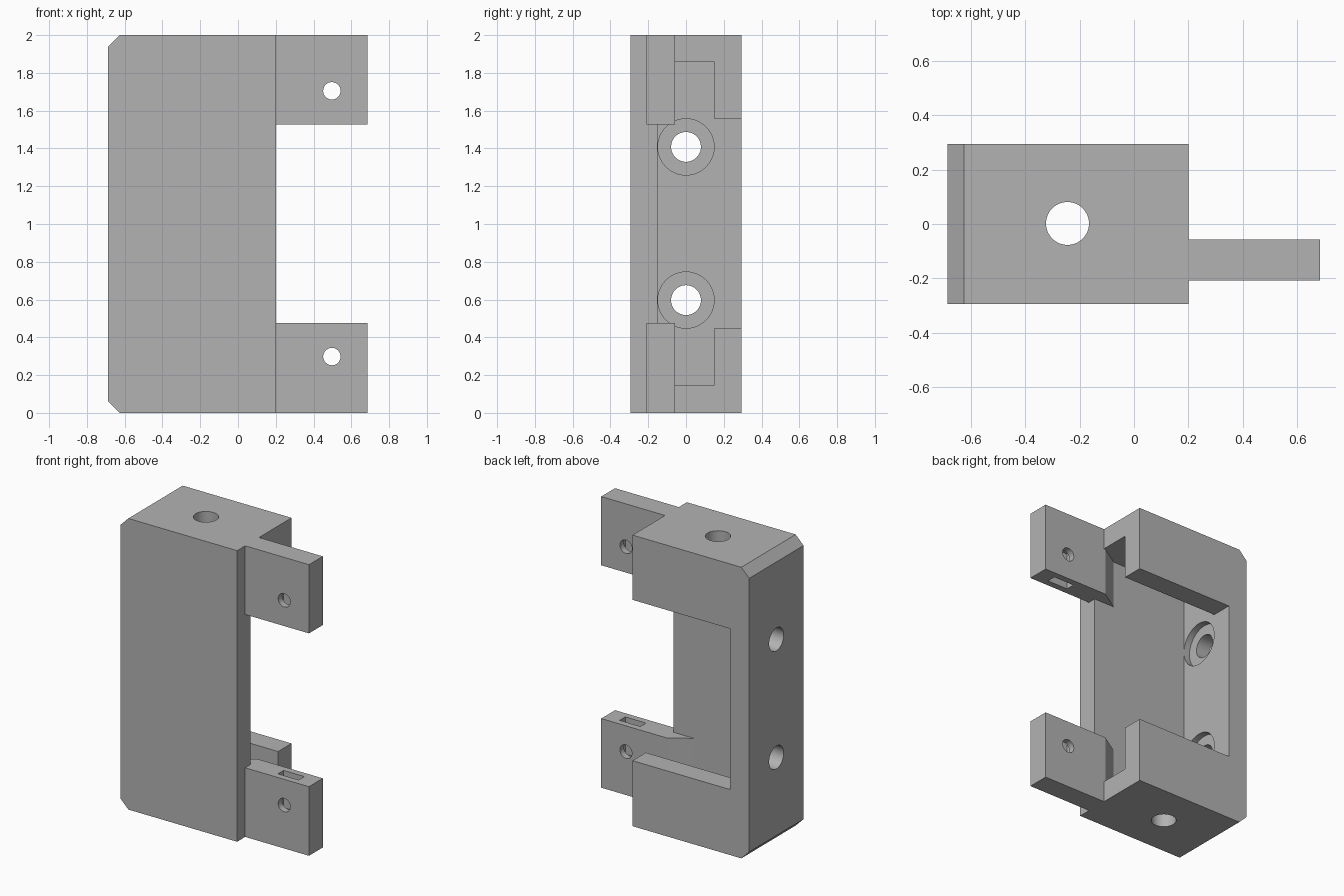
import bpy, bmesh, math
from mathutils import Matrix, Vector

cube = bpy.data.objects.get("Cube")
if cube:
    bpy.data.objects.remove(cube, do_unlink=True)

grey = bpy.data.materials.new("plain grey")
grey.use_nodes = True
COLOR = (0.45, 0.45, 0.45, 1)
grey.diffuse_color = COLOR
grey.node_tree.nodes["Principled BSDF"].inputs["Base Color"].default_value = COLOR


def add_object(name, bm):
    bmesh.ops.recalc_face_normals(bm, faces=bm.faces)
    mesh = bpy.data.meshes.new(name)
    bm.to_mesh(mesh)
    bm.free()
    mesh.materials.append(grey)
    obj = bpy.data.objects.new(name, mesh)
    bpy.context.collection.objects.link(obj)
    return obj


def prism(name, points, offset):
    """Extrude a closed outline along offset."""
    bm = bmesh.new()
    face = bm.faces.new([bm.verts.new(p) for p in points])
    new = bmesh.ops.extrude_face_region(bm, geom=[face])["geom"]
    verts = [g for g in new if isinstance(g, bmesh.types.BMVert)]
    bmesh.ops.translate(bm, verts=verts, vec=Vector(offset))
    return add_object(name, bm)


def box(name, x, y, z):
    base = [(x[0], y[0], z[0]), (x[1], y[0], z[0]), (x[1], y[1], z[0]), (x[0], y[1], z[0])]
    return prism(name, base, (0, 0, z[1] - z[0]))


def cylinder(name, center, radius, length, axis):
    turn = {"X": Matrix.Rotation(math.pi / 2, 4, "Y"),
            "Y": Matrix.Rotation(math.pi / 2, 4, "X"),
            "Z": Matrix.Identity(4)}[axis]
    bm = bmesh.new()
    bmesh.ops.create_cone(bm, cap_ends=True, segments=48, radius1=radius, radius2=radius,
                          depth=length, matrix=Matrix.Translation(center) @ turn)
    return add_object(name, bm)


def combine(target, tool, operation):
    """Apply a boolean and remove the tool."""
    bpy.context.view_layer.objects.active = target
    mod = target.modifiers.new("boolean", "BOOLEAN")
    mod.operation, mod.solver, mod.object = operation, "EXACT", tool
    bpy.ops.object.modifier_apply(modifier=mod.name)
    bpy.data.objects.remove(tool, do_unlink=True)


# Block with chamfered outer edges
OUT, IN, HALF, CH = -0.687, 0.2, 0.295, 0.06
outline = [(IN, 0), (IN, 2), (OUT + CH, 2), (OUT, 2 - CH), (OUT, CH), (OUT + CH, 0)]
body = prism("bracket_body", [(x, -HALF, z) for x, z in outline], (0, 2 * HALF, 0))

# Inner pocket and rear window
WALL = -0.54
combine(body, box("pocket", (WALL, 0.4), (-0.15, 0.15), (0.147, 1.857)), "DIFFERENCE")
combine(body, box("window", (WALL, 0.4), (0, 0.4), (0.45, 1.555)), "DIFFERENCE")

# Hinge tabs with tapered roots inside the pocket
tab = [(0.685, -0.208), (0.685, -0.058), (0.19, -0.058), (0.04, -0.152), (0.04, -0.208)]
for low, high in ((0, 0.475), (1.528, 2)):
    combine(body, prism("tab", [(x, y, low) for x, y in tab], (0, 0, high - low)), "UNION")

# Tab bolt holes and nut slots
for z, slot in ((0.298, (0.22, 0.6)), (1.705, (1.4, 1.783))):
    combine(body, cylinder("bolt_hole", (0.497, -0.133, z), 0.046, 0.4, "Y"), "DIFFERENCE")
    combine(body, box("nut_slot", (0.418, 0.576), (-0.164, -0.102), slot), "DIFFERENCE")

# Counterbored side holes
for z in (0.597, 1.408):
    combine(body, cylinder("side_hole", (-0.6, 0, z), 0.079, 0.4, "X"), "DIFFERENCE")
    combine(body, cylinder("counterbore", (WALL + 0.03, 0, z), 0.149, 0.15, "X"), "DIFFERENCE")

# Vertical rod hole through both ends
combine(body, cylinder("rod_hole", (-0.245, 0.002, 1), 0.079, 3, "Z"), "DIFFERENCE")

bpy.ops.object.select_all(action="DESELECT")
body.select_set(True)
bpy.context.view_layer.objects.active = body
bpy.ops.object.shade_smooth_by_angle(angle=math.radians(30))
